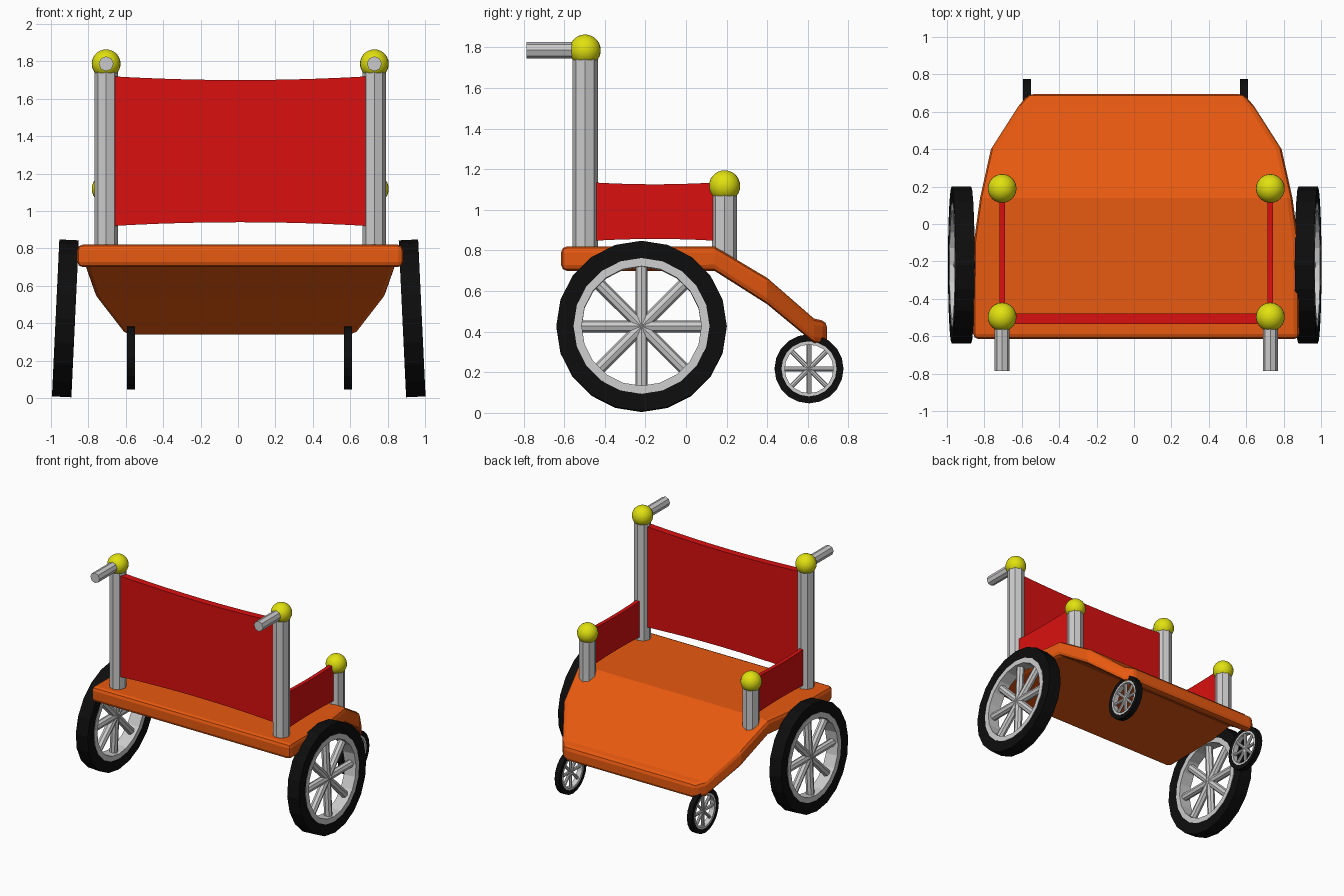
import bpy, bmesh
from math import cos, sin, pi, radians
from mathutils import Matrix, Vector

if "Cube" in bpy.data.objects:
    bpy.data.objects.remove(bpy.data.objects["Cube"])

CX = 0.012  # centre line of the seat


def material(name, rgb):
    m = bpy.data.materials.new(name)
    m.diffuse_color = (*rgb, 1)
    m.use_nodes = True
    m.node_tree.nodes["Principled BSDF"].inputs["Base Color"].default_value = m.diffuse_color
    return m


ORANGE = material("orange", (0.80, 0.10, 0.005))
RED = material("red", (0.70, 0.005, 0.005))
YELLOW = material("yellow", (0.75, 0.75, 0.005))
BLACK = material("black", (0.004, 0.004, 0.004))


def finish(name, bm, mat=None, matrix=None):
    bmesh.ops.recalc_face_normals(bm, faces=bm.faces)
    me = bpy.data.meshes.new(name)
    bm.to_mesh(me)
    bm.free()
    ob = bpy.data.objects.new(name, me)
    bpy.context.collection.objects.link(ob)
    if mat:
        me.materials.append(mat)
    if matrix:
        ob.matrix_world = matrix
    return ob


def loft(sections, closed=False):
    """Skin a list of point loops; cap the ends unless closed."""
    bm = bmesh.new()
    rings = [[bm.verts.new(p) for p in s] for s in sections]
    k = len(rings[0])
    for i in range(len(rings) if closed else len(rings) - 1):
        a, b = rings[i], rings[(i + 1) % len(rings)]
        for j in range(k):
            bm.faces.new((a[j], a[(j + 1) % k], b[(j + 1) % k], b[j]))
    if not closed:
        bm.faces.new(rings[0])
        bm.faces.new(rings[-1])
    return bm


def add_rod(bm, p, q, r, sides=8):
    p, q = Vector(p), Vector(q)
    d = q - p
    m = Matrix.Translation((p + q) / 2) @ d.to_track_quat('Z', 'Y').to_matrix().to_4x4()
    bmesh.ops.create_cone(bm, cap_ends=True, segments=sides, radius1=r, radius2=r,
                          depth=d.length, matrix=m)


def rod(name, p, q, r):
    bm = bmesh.new()
    add_rod(bm, p, q, r)
    return finish(name, bm)


def ball(name, loc, r):
    bm = bmesh.new()
    bmesh.ops.create_uvsphere(bm, u_segments=24, v_segments=14, radius=r)
    for f in bm.faces:
        f.smooth = True
    return finish(name, bm, YELLOW, Matrix.Translation(loc))


def lathe(profile, n=20):
    """Revolve a closed (x, radius) profile around the x axis."""
    angles = [2 * pi * i / n for i in range(n)]
    return loft([[(x, r * cos(a), r * sin(a)) for x, r in profile] for a in angles], True)


def wheel(name, loc, scale, camber):
    m = Matrix.Translation(loc) @ Matrix.Rotation(camber, 4, 'Y') @ Matrix.Scale(scale, 4)
    finish(name + "_tyre", lathe([(-.052, .42), (.052, .42), (.047, .33), (-.047, .33)]), BLACK, m)
    finish(name + "_rim", lathe([(-.05, .335), (.05, .335), (.05, .295), (-.05, .295)]), None, m)
    bm = bmesh.new()
    for i in range(4):
        a = i * pi / 4
        v = Vector((0, cos(a), sin(a))) * .315
        add_rod(bm, -v, v, .03)
    finish(name + "_spokes", bm, None, m)


def sling(name, p, q, z0, z1, sag, thick):
    """Cloth panel between two posts, pinched in at mid span."""
    p, q = Vector(p), Vector(q)
    side = (q - p).cross(Vector((0, 0, 1))).normalized() * thick / 2
    secs = []
    for i in range(11):
        t = i / 10
        s = sag * 4 * t * (1 - t)
        c = p.lerp(q, t)
        lo, hi = Vector((0, 0, z0 + s)), Vector((0, 0, z1 - s))
        secs.append([c - side + lo, c + side + lo, c + side + hi, c - side + hi])
    finish(name, loft(secs), RED)


# Seat board sloping down into the footrest: (y, top, bottom, half width)
seat_sections = [(-.615, .82, .70, .872), (-.10, .82, .70, .868), (.14, .82, .70, .835),
                 (.40, .665, .535, .777), (.63, .465, .345, .63), (.695, .45, .335, .575)]
seat = finish("seat", loft([[(CX - w, y, b), (CX + w, y, b), (CX + w, y, t), (CX - w, y, t)]
                            for y, t, b, w in seat_sections]), ORANGE)
bev = seat.modifiers.new("edges", 'BEVEL')
bev.width = .028
bev.segments = 2
bev.limit_method = 'ANGLE'
bev.angle_limit = radians(40)

for s, tag in ((-1, "left"), (1, "right")):
    x = CX + s * .717
    # Posts, knobs and push handle
    rod(tag + "_back_post", (x, -.497, .74), (x, -.497, 1.79), .063)
    rod(tag + "_arm_post", (x, .19, .72), (x, .19, 1.12), .062)
    ball(tag + "_back_knob", (x, -.497, 1.787), .077)
    ball(tag + "_arm_knob", (x, .19, 1.118), .077)
    rod(tag + "_handle", (x, -.497, 1.787), (x, -.785, 1.787), .04)
    # Side cloth
    sling(tag + "_arm_cloth", (x, -.497, 0), (x, .19, 0), .845, 1.138, .012, .03)
    # Cambered drive wheel and small caster wheel
    wheel(tag + "_wheel", (.004 + s * .927, -.219, .426), 1, -s * radians(2.7))
    wheel(tag + "_caster", (.008 + s * .58, .606, .217), .405, 0)

# Back cloth
sling("back_cloth", (CX - .717, -.507, 0), (CX + .717, -.507, 0), .918, 1.722, .022, .055)
